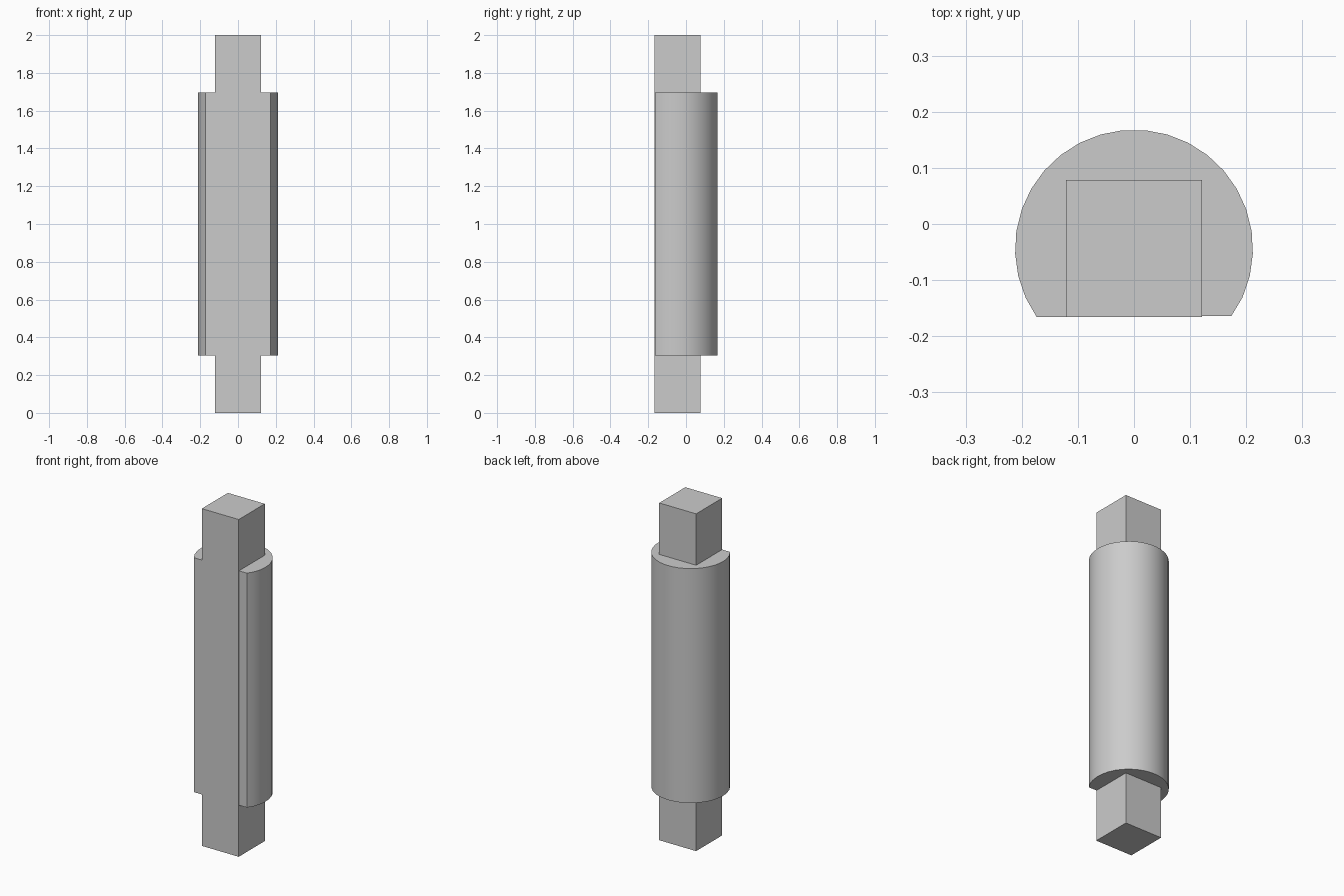
import bpy, bmesh, math

cube = bpy.data.objects.get("Cube")
if cube:
    bpy.data.objects.remove(cube, do_unlink=True)

# Material
GREY = (0.6, 0.6, 0.6, 1)
mat = bpy.data.materials.new("plain_grey")
mat.use_nodes = True
mat.diffuse_color = GREY
mat.node_tree.nodes["Principled BSDF"].inputs["Base Color"].default_value = GREY

FRONT = -0.166                      # shared flat front plane
HALF, BACK = 0.121, 0.078           # square section of the end pegs
RADIUS, CENTRE_Y = 0.212, -0.044    # round section of the body
SHOULDER, TOP = 0.305, 2.0


def prism(name, profile, z0, z1):
    """Extrude a counter-clockwise xy profile from z0 to z1."""
    bm = bmesh.new()
    face = bm.faces.new([bm.verts.new((x, y, z0)) for x, y in profile])
    grown = bmesh.ops.extrude_face_region(bm, geom=[face], use_keep_orig=True)
    for v in grown["geom"]:
        if isinstance(v, bmesh.types.BMVert):
            v.co.z = z1
    bmesh.ops.recalc_face_normals(bm, faces=bm.faces)
    mesh = bpy.data.meshes.new(name)
    bm.to_mesh(mesh)
    bm.free()
    mesh.materials.append(mat)
    obj = bpy.data.objects.new(name, mesh)
    bpy.context.collection.objects.link(obj)
    return obj


# Round body with a flat front; one edge of the flat is slightly set back
SEGMENTS = 23
start = math.asin((FRONT - CENTRE_Y) / RADIUS)
step = (math.pi - 2 * start) / SEGMENTS
arc = [(RADIUS * math.cos(start + i * step),
        CENTRE_Y + RADIUS * math.sin(start + i * step)) for i in range(SEGMENTS + 1)]
set_back = FRONT + 0.002
arc[0] = (arc[0][0], set_back)
body = prism("round_body", arc + [(HALF, FRONT), (HALF, set_back)], SHOULDER, TOP - SHOULDER)

bpy.ops.object.select_all(action="DESELECT")
body.select_set(True)
bpy.context.view_layer.objects.active = body
bpy.ops.object.shade_smooth_by_angle(angle=math.radians(30))

# Square pegs on both ends
square = [(-HALF, FRONT), (HALF, FRONT), (HALF, BACK), (-HALF, BACK)]
prism("bottom_peg", square, 0, SHOULDER)
prism("top_peg", square, TOP - SHOULDER, TOP)
